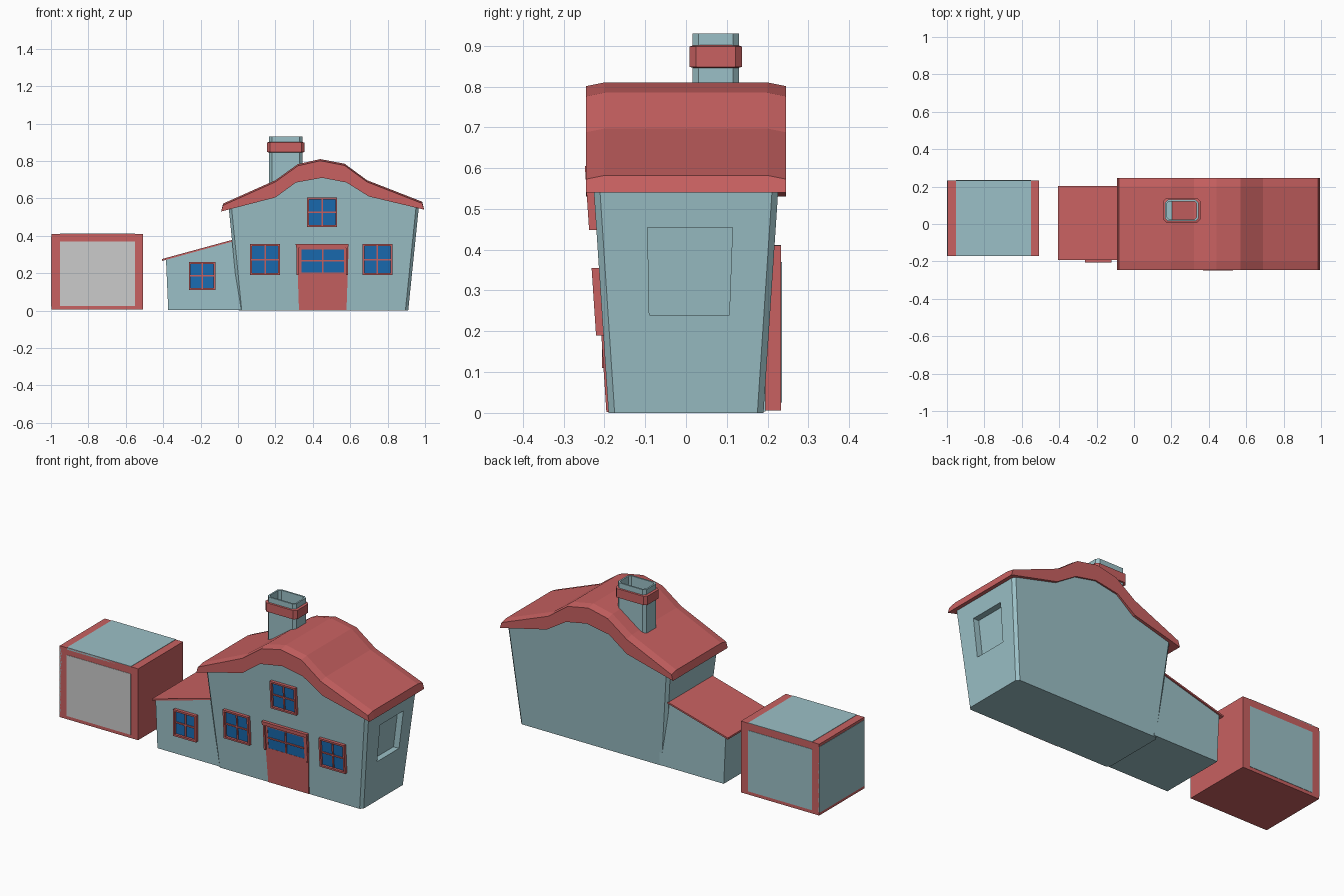
import bpy, bmesh

if "Cube" in bpy.data.objects:
    bpy.data.objects.remove(bpy.data.objects["Cube"])


def material(name, color):
    m = bpy.data.materials.new(name)
    m.diffuse_color = (*color, 1)
    m.use_nodes = True
    m.node_tree.nodes["Principled BSDF"].inputs["Base Color"].default_value = m.diffuse_color
    return m


RED = material("red", (0.58, 0.12, 0.12))
BLUE = material("pale_blue", (0.33, 0.53, 0.57))
GLASS = material("glass_blue", (0.01, 0.15, 0.45))


def finish(name, bm, mat=None):
    bmesh.ops.recalc_face_normals(bm, faces=bm.faces)
    mesh = bpy.data.meshes.new(name)
    bm.to_mesh(mesh)
    bm.free()
    ob = bpy.data.objects.new(name, mesh)
    bpy.context.collection.objects.link(ob)
    if mat:
        mesh.materials.append(mat)
    return ob


def loft(bm, rings, caps=True):
    loops = [[bm.verts.new(p) for p in ring] for ring in rings]
    n = len(loops[0])
    for a, b in zip(loops, loops[1:]):
        for i in range(n):
            j = (i + 1) % n
            bm.faces.new((a[i], a[j], b[j], b[i]))
    if caps:
        bm.faces.new(loops[0])
        bm.faces.new(loops[-1])
    return loops


def box(name, x, y, z, mat=None):
    bm = bmesh.new()
    loft(bm, [[(x[0], y[0], h), (x[1], y[0], h), (x[1], y[1], h), (x[0], y[1], h)] for h in z])
    return finish(name, bm, mat)


def half_depth(z):
    return 0.19 + 0.066 * z


def annex_depth(z):
    return 0.188


def slab(bm, x, z, out, wall, flare=0):
    # plate lying on a front wall and following its tilt
    rings = []
    for h, f in zip(z, (0, flare)):
        y = -wall(h)
        rings.append([(x[0] - f, y - out, h), (x[1] + f, y - out, h),
                      (x[1] + f, y + 0.01, h), (x[0] - f, y + 0.01, h)])
    loft(bm, rings)


def window(name, x, z, wall, base=0.0, out=0.018):
    t, c = 0.01, 0.004
    xm, zm = sum(x) / 2, sum(z) / 2
    bm = bmesh.new()
    for xs, zs in (((x[0], x[0] + t), z), ((x[1] - t, x[1]), z),
                   ((x[0] + t, x[1] - t), (z[0], z[0] + t)),
                   ((x[0] + t, x[1] - t), (z[1] - t, z[1]))):
        slab(bm, xs, zs, out, wall)
    slab(bm, (xm - c, xm + c), (z[0] + t, z[1] - t), base + 0.01, wall)
    slab(bm, (x[0] + t, x[1] - t), (zm - c, zm + c), base + 0.01, wall)
    finish(name + "_frame", bm, RED)
    bm = bmesh.new()
    slab(bm, (x[0] + 0.005, x[1] - 0.005), (z[0] + 0.005, z[1] - 0.005), base + 0.004, wall)
    finish(name + "_panes", bm, GLASS)


# Main house body: flared walls with curved gable and chamfered corners
profile = [(0.005, 0), (0.91, 0), (0.967, 0.555), (0.70, 0.63), (0.58, 0.705),
           (0.45, 0.73), (0.31, 0.705), (0.20, 0.625), (-0.05, 0.555)]
bm = bmesh.new()
loops = loft(bm, [[(x, s * half_depth(z), z) for x, z in profile] for s in (-1, 1)])
corners = [bm.edges.get((l[i], l[j])) for l in loops for i, j in ((1, 2), (0, 8))]
bmesh.ops.bevel(bm, geom=corners, offset=0.015, segments=1, affect='EDGES')
body = finish("house_walls", bm, BLUE)

# Blind window recess in the right wall
bm = bmesh.new()
loft(bm, [[(x0, -a, z), (x0 + 0.15, -a, z), (x0 + 0.15, b, z), (x0, b, z)]
          for x0, a, b, z in ((0.900, 0.09, 0.106, 0.24), (0.922, 0.094, 0.114, 0.455))])
cutter = finish("recess_cutter", bm, BLUE)
cutter.hide_render = True
cutter.hide_viewport = True
cut = body.modifiers.new("recess", 'BOOLEAN')
cut.operation = 'DIFFERENCE'
cut.solver = 'EXACT'
cut.object = cutter

# Main roof: wavy slab with eased front and back edges
top = [(-0.08, 0.572), (0.20, 0.697), (0.32, 0.783), (0.44, 0.81),
       (0.57, 0.785), (0.69, 0.697), (0.985, 0.582)]
under = [(0.995, 0.54), (0.70, 0.61), (0.58, 0.685), (0.45, 0.71),
         (0.31, 0.685), (0.20, 0.605), (-0.09, 0.53)]
bm = bmesh.new()
loft(bm, [[(x, y, z - d) for x, z in top] + [(x, y, z) for x, z in under]
          for y, d in ((-0.245, 0.009), (-0.2, 0), (0.2, 0), (0.245, 0.009))])
finish("main_roof", bm, RED)

# Side annex and its lean-to roof
bm = bmesh.new()
loft(bm, [[(x, y, z) for x, z in ((-0.373, 0.004), (0.03, 0.004), (0.03, 0.387), (-0.385, 0.272))]
          for y in (-0.188, 0.195)])
finish("annex_walls", bm, BLUE)
bm = bmesh.new()
loft(bm, [[(x, y, z) for x, z in ((-0.405, 0.266), (-0.02, 0.372), (-0.02, 0.381), (-0.405, 0.276))]
          for y in (-0.192, 0.204)])
finish("annex_roof", bm, RED)


# Chimney: chamfered hollow tube with a band
def octo(x, y, z, c, inset=0):
    a, b, e, f = x[0] + inset, x[1] - inset, y[0] + inset, y[1] - inset
    return [(a + c, e, z), (b - c, e, z), (b, e + c, z), (b, f - c, z),
            (b - c, f, z), (a + c, f, z), (a, f - c, z), (a, e + c, z)]


cx, cy = (0.166, 0.344), (0.016, 0.13)
bm = bmesh.new()
loft(bm, [octo(cx, cy, 0.62, 0.015), octo(cx, cy, 0.93, 0.015),
          octo(cx, cy, 0.93, 0.012, 0.009), octo(cx, cy, 0.70, 0.012, 0.009)])
finish("chimney", bm, BLUE)
bx, by = (0.155, 0.355), (0.009, 0.137)
bm = bmesh.new()
band = [octo(bx, by, z, 0.016, i) for z, i in
        ((0.845, 0.012), (0.848, 0), (0.898, 0), (0.902, 0.012))]
loft(bm, band + [band[0]], caps=False)
bmesh.ops.remove_doubles(bm, verts=bm.verts, dist=1e-5)
finish("chimney_band", bm, RED)

# Front windows
for name, x, z, wall in (("left_window", (0.065, 0.225), (0.19, 0.355), half_depth),
                         ("right_window", (0.665, 0.825), (0.19, 0.355), half_depth),
                         ("upper_window", (0.37, 0.53), (0.448, 0.605), half_depth),
                         ("annex_window", (-0.263, -0.12), (0.11, 0.26), annex_depth)):
    window(name, x, z, wall)

# Front door with lintel and glazed upper half
bm = bmesh.new()
slab(bm, (0.326, 0.58), (0.002, 0.35), 0.005, half_depth, 0.012)
slab(bm, (0.312, 0.588), (0.335, 0.355), 0.018, half_depth, 0.004)
for xs in ((0.314, 0.324), (0.578, 0.588)):
    slab(bm, xs, (0.19, 0.34), 0.015, half_depth)
finish("front_door", bm, RED)
window("door_window", (0.33, 0.576), (0.195, 0.337), half_depth, 0.005, 0.01)

# Separate square shed: red casing with panels on its faces
X, Y, Z = (-0.998, -0.507), (-0.17, 0.233), (0.006, 0.41)
px = (-0.953, -0.552)
e = 0.002
box("shed_casing", X, Y, Z, RED)
box("shed_front_panel", px, (Y[0] - e, Y[0] + 0.01), (0.025, 0.37))
box("shed_back_panel", px, (Y[1] - 0.01, Y[1] + e), (0.025, 0.37), BLUE)
box("shed_top_panel", px, Y, (0.40, Z[1] + e), BLUE)
box("shed_left_panel", (X[0] - e, X[0] + 0.01), Y, (0.022, 0.395), BLUE)
